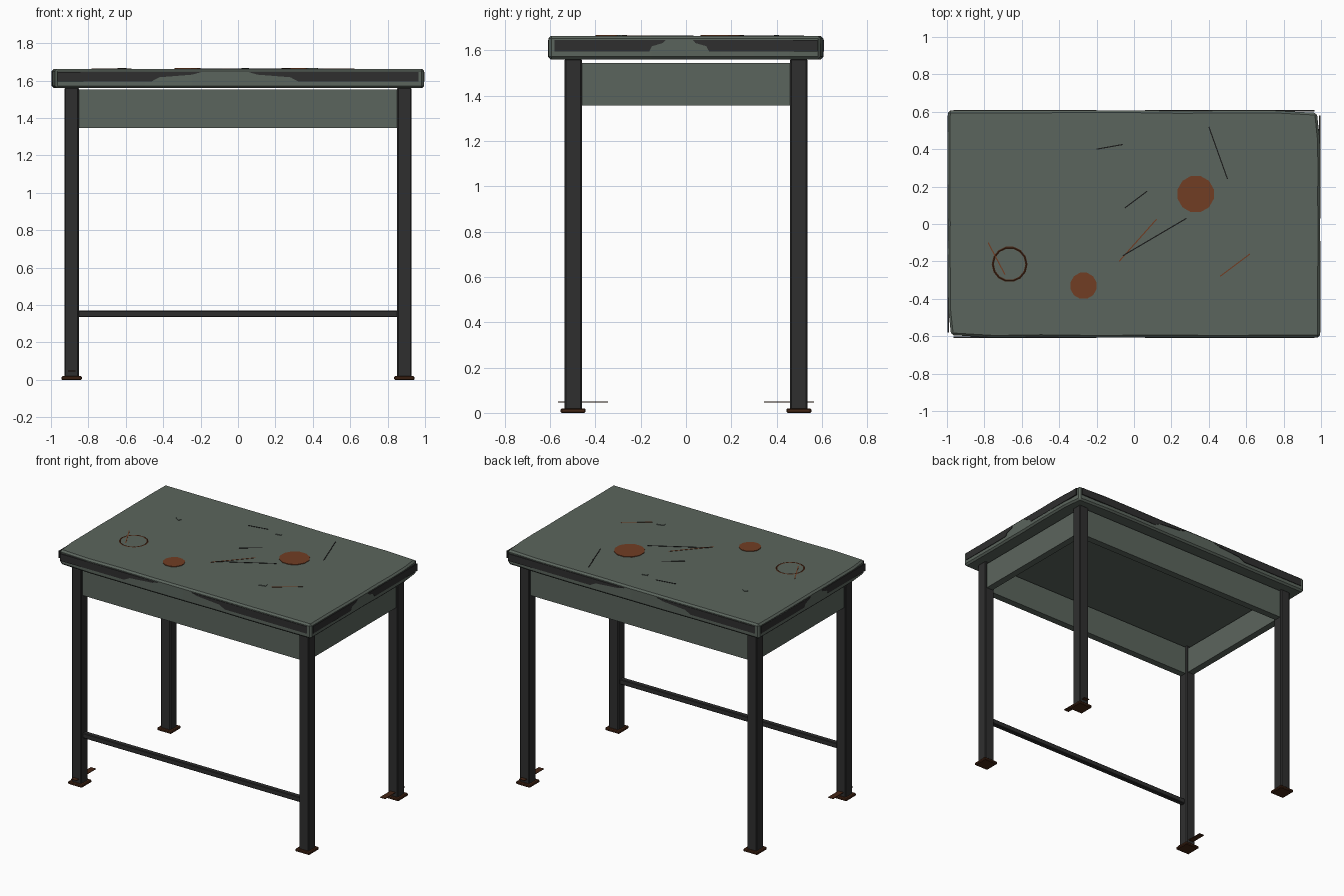
import bpy, bmesh, math, random
from mathutils import Matrix, Vector

if "Cube" in bpy.data.objects:
    bpy.data.objects.remove(bpy.data.objects["Cube"])

random.seed(4)


def mat(name, r, g, b):
    m = bpy.data.materials.new(name)
    m.diffuse_color = (r, g, b, 1)
    m.use_nodes = True
    m.node_tree.nodes["Principled BSDF"].inputs["Base Color"].default_value = m.diffuse_color
    return m


GREEN = mat("grey_green_paint", 0.105, 0.13, 0.109)
DARK = mat("charcoal_metal", 0.028, 0.028, 0.028)
RUST = mat("rust", 0.165, 0.048, 0.017)
DEEP = mat("dark_rust", 0.06, 0.02, 0.008)
BLACK = mat("black_scratch", 0.01, 0.01, 0.01)


def finish(name, bm, material, bevel=0):
    bmesh.ops.recalc_face_normals(bm, faces=bm.faces)
    me = bpy.data.meshes.new(name)
    bm.to_mesh(me)
    bm.free()
    me.materials.append(material)
    ob = bpy.data.objects.new(name, me)
    bpy.context.collection.objects.link(ob)
    if bevel:
        mod = ob.modifiers.new("bevel", 'BEVEL')
        mod.width = bevel
        mod.segments = 1
        mod.limit_method = 'ANGLE'
        mod.angle_limit = math.radians(40)
    return ob


def box(name, centre, size, material, bevel=0, rot=0):
    bm = bmesh.new()
    m = (Matrix.Translation(centre) @ Matrix.Rotation(rot, 4, 'Z')
         @ Matrix.Diagonal((*size, 1)))
    bmesh.ops.create_cube(bm, size=1, matrix=m)
    return finish(name, bm, material, bevel)


def prism(name, points, offset, material):
    bm = bmesh.new()
    f = bm.faces.new([bm.verts.new(p) for p in points])
    ext = bmesh.ops.extrude_face_region(bm, geom=[f])
    vs = [v for v in ext['geom'] if isinstance(v, bmesh.types.BMVert)]
    bmesh.ops.translate(bm, verts=vs, vec=offset)
    return finish(name, bm, material)


# worn table top: slab with slightly uneven edges and two knocked corners
HX, HY, Z0, Z1 = 0.994, 0.606, 1.56, 1.663
bm = bmesh.new()
bmesh.ops.create_cube(bm, size=1, matrix=Matrix.Translation((0, 0, (Z0 + Z1) / 2))
                      @ Matrix.Diagonal((2 * HX, 2 * HY, Z1 - Z0, 1)))
long_edges = [e for e in bm.edges if e.calc_length() > 0.5]
bmesh.ops.subdivide_edges(bm, edges=long_edges, cuts=7, use_grid_fill=True)
for v in bm.verts:
    corner = abs(v.co.x) > HX - 0.01 and abs(v.co.y) > HY - 0.01
    if corner and v.co.x * v.co.y > 0:
        v.co.x -= math.copysign(0.016, v.co.x)
        v.co.y -= math.copysign(0.012, v.co.y)
    elif not corner:
        if abs(v.co.x) > HX - 0.01:
            v.co.x += random.uniform(-0.003, 0.002)
        if abs(v.co.y) > HY - 0.01:
            v.co.y += random.uniform(-0.003, 0.002)
finish("table_top", bm, GREEN, 0.012)

# dark worn strips round the rim, broken by a painted patch near the middle
for k, (side, half, dist, gap0, gap1) in enumerate((
        ("front", 0.965, 0.6015, -0.20, 0.06), ("right", 0.58, 0.989, -0.09, 0.03),
        ("back", 0.965, 0.6015, -0.06, 0.20), ("left", 0.58, 0.989, -0.03, 0.09))):
    rot = Matrix.Rotation(k * math.pi / 2, 3, 'Z')
    t = 0.22 if half > 0.8 else 0.06
    for end, sgn, g in (("a", -1, gap0), ("b", 1, gap1)):
        prof = [(sgn * half, 1.595), (sgn * half, 1.645), (g, 1.645),
                (g + sgn * t * 0.2, 1.632), (g + sgn * t, 1.618), (g + sgn * t * 1.2, 1.595)]
        prism(f"{side}_rim_strip_{end}",
              [rot @ Vector((u, -dist, z)) for u, z in prof],
              rot @ Vector((0, -0.0085, 0)), DARK)

# legs with rusty foot plates
LX, LY = 0.889, 0.498
for sx, xn in ((-1, "left"), (1, "right")):
    for sy, yn in ((-1, "front"), (1, "back")):
        box(f"{yn}_{xn}_leg", (sx * LX, sy * LY, 0.788), (0.076, 0.076, 1.55), DARK, 0.006)
        box(f"{yn}_{xn}_foot", (sx * LX, sy * LY, 0.01), (0.11, 0.11, 0.02), DEEP, 0.005)

# rust flakes by two of the feet
for s, n in ((-1, "front_left"), (1, "back_right")):
    box(f"{n}_rust_flake", (s * LX, s * 0.455, 0.048), (0.04, 0.22, 0.004), DEEP)

# aprons and the front stretcher
for s, n, m in ((-1, "front", "left"), (1, "back", "right")):
    box(f"{n}_apron", (0, s * LY, 1.45), (1.72, 0.05, 0.205), GREEN)
    box(f"{m}_apron", (s * LX, 0, 1.45), (0.05, 0.94, 0.186), GREEN)
box("front_stretcher", (0, -LY, 0.353), (1.72, 0.036, 0.036), DARK, 0.004)

# rust spots
for n, x, y, r in (("large", 0.33, 0.16, 0.10), ("small", -0.27, -0.33, 0.072)):
    bm = bmesh.new()
    bmesh.ops.create_cone(bm, cap_ends=True, segments=12, radius1=r, radius2=r, depth=0.006,
                          matrix=Matrix.Translation((x, y, Z1 + 0.001))
                          @ Matrix.Rotation(math.pi / 12, 4, 'Z'))
    finish(f"{n}_rust_spot", bm, RUST)

# ring stain
bpy.ops.mesh.primitive_torus_add(major_segments=14, minor_segments=4, major_radius=0.09,
                                 minor_radius=0.006, location=(-0.665, -0.215, Z1))
ring = bpy.context.object
ring.name = "ring_stain"
ring.scale.z = 0.5
ring.data.materials.append(DEEP)

# scratches
SCRATCHES = (
    (0.40, 0.52, 0.50, 0.24, BLACK), (-0.20, 0.40, -0.06, 0.425, BLACK),
    (-0.05, 0.085, 0.07, 0.175, BLACK), (-0.06, -0.17, 0.28, 0.03, BLACK),
    (-0.08, -0.20, 0.12, 0.025, RUST), (0.46, -0.28, 0.62, -0.16, RUST),
    (-0.78, -0.10, -0.69, -0.27, RUST))
for i, (x0, y0, x1, y1, m) in enumerate(SCRATCHES):
    box(f"scratch_{i + 1}", ((x0 + x1) / 2, (y0 + y1) / 2, Z1),
        (math.hypot(x1 - x0, y1 - y0), 0.006, 0.004), m, rot=math.atan2(y1 - y0, x1 - x0))

# raised paint chips
for i, (x, y, w, d, a) in enumerate(((-0.62, 0.225, 0.04, 0.024, -35),
                                     (0.04, 0.40, 0.038, 0.016, 10),
                                     (0.395, -0.285, 0.052, 0.028, 15))):
    box(f"paint_chip_{i + 1}", (x, y, Z1), (w, d, 0.008), GREEN, rot=math.radians(a))
